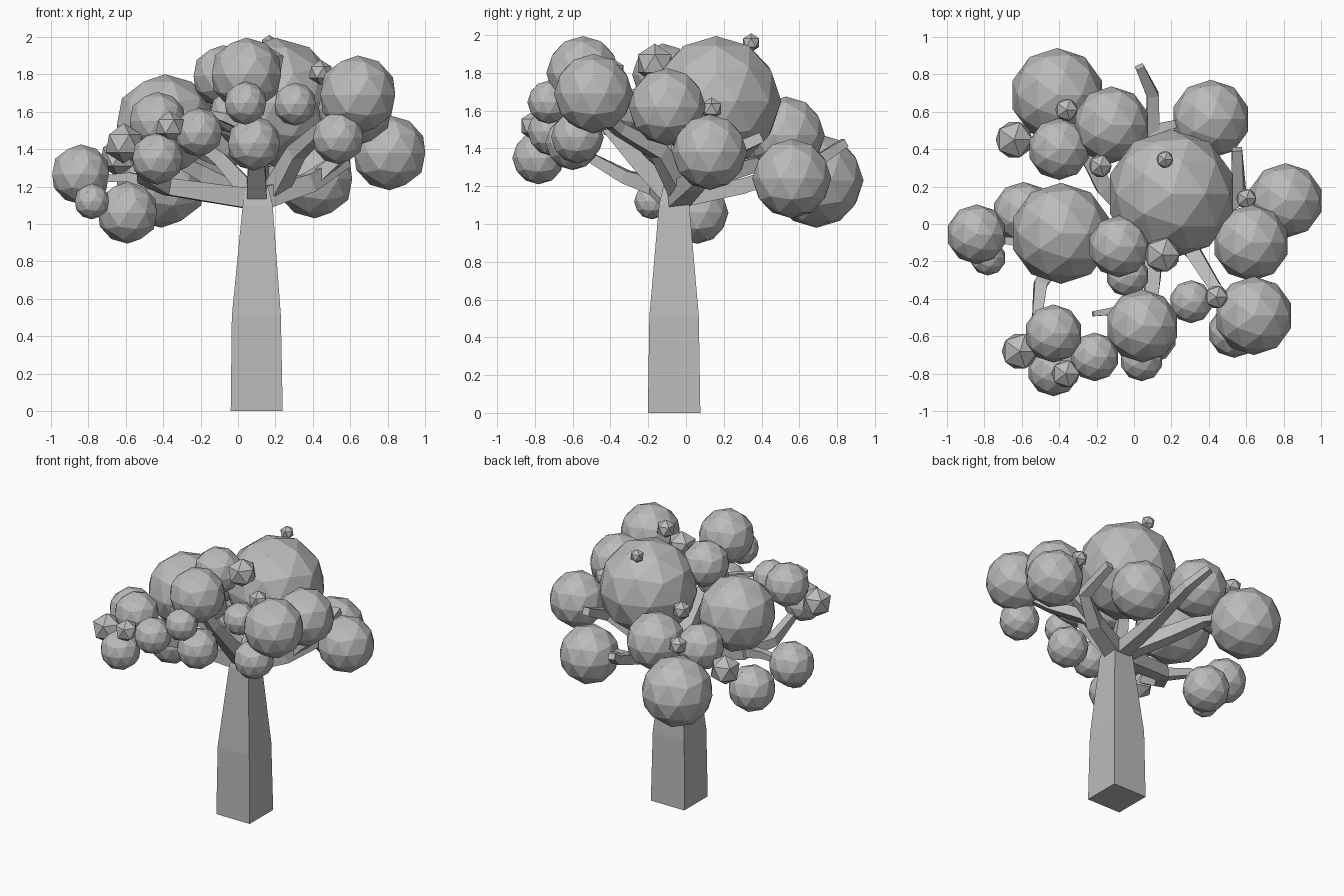
import bpy, bmesh
from mathutils import Vector, Matrix

if "Cube" in bpy.data.objects:
    bpy.data.objects.remove(bpy.data.objects["Cube"], do_unlink=True)

grey = bpy.data.materials.new("plain_grey")
grey.use_nodes = True
grey.diffuse_color = (0.5, 0.5, 0.5, 1)
grey.node_tree.nodes["Principled BSDF"].inputs["Base Color"].default_value = grey.diffuse_color


def add_object(name, bm):
    mesh = bpy.data.meshes.new(name)
    bmesh.ops.recalc_face_normals(bm, faces=bm.faces)
    bm.to_mesh(mesh)
    bm.free()
    mesh.materials.append(grey)
    obj = bpy.data.objects.new(name, mesh)
    bpy.context.collection.objects.link(obj)
    return obj


def leaf_ball(name, x, y, z, radius, detail=2):
    bm = bmesh.new()
    bmesh.ops.create_icosphere(bm, subdivisions=detail, radius=radius,
                               matrix=Matrix.Translation((x, y, z)))
    add_object(name, bm)


def limb(name, path, widths, up=None):
    """Square tapered tube along a path; 'up' fixes every ring level."""
    bm = bmesh.new()
    pts = [Vector(p) for p in path]
    rings = []
    for i, p in enumerate(pts):
        along = (pts[min(i + 1, len(pts) - 1)] - pts[max(i - 1, 0)]).normalized()
        if up:
            side, top = Vector((1, 0, 0)), Vector((0, 1, 0))
        else:
            side = along.cross(Vector((0, 0, 1))).normalized()
            top = side.cross(along)
        h = widths[i] / 2
        rings.append([bm.verts.new(p + side * a * h + top * b * h)
                      for a, b in ((-1, -1), (1, -1), (1, 1), (-1, 1))])
    for low, high in zip(rings, rings[1:]):
        for k in range(4):
            n = (k + 1) % 4
            bm.faces.new((low[k], low[n], high[n], high[k]))
    bm.faces.new(rings[0])
    bm.faces.new(rings[-1])
    add_object(name, bm)


# Trunk
limb("trunk", [(.1, -.063, 0), (.098, -.063, .51), (.105, -.063, 1.1), (.1, -.06, 1.2)],
     [.278, .262, .16, .12], up=True)

# Main branches and twigs
fork = (.1, -.06, 1.13)
branches = {
    "front_left_branch": ([fork, (-.38, -.15, 1.2), (-.5, -.32, 1.25), (-.52, -.52, 1.36)], .11),
    "left_twig": ([(-.4, -.16, 1.2), (-.58, -.1, 1.25), (-.76, -.08, 1.24)], .07),
    "right_branch": ([fork, (.38, .04, 1.22), (.56, .14, 1.34), (.55, .4, 1.46)], .12),
    "right_twig": ([(.42, .06, 1.25), (.6, .03, 1.4), (.64, -.06, 1.55)], .07),
    "back_branch": ([fork, (.1, .3, 1.2), (.1, .69, 1.33), (.03, .84, 1.43)], .1),
    "back_twig": ([(.09, .5, 1.27), (.2, .53, 1.29), (.34, .55, 1.26)], .06),
    "back_left_branch": ([fork, (-.16, .2, 1.27), (-.28, .42, 1.33), (-.36, .6, 1.3)], .11),
    "front_branch": ([fork, (.1, -.25, 1.33), (.09, -.42, 1.53), (.05, -.52, 1.7)], .11),
    "front_twig": ([(.09, -.4, 1.5), (-.08, -.46, 1.57), (-.22, -.48, 1.61)], .06),
    "front_right_branch": ([(.2, -.03, 1.18), (.31, -.14, 1.38), (.44, -.35, 1.5), (.58, -.48, 1.6)], .1),
    "upper_branch": ([fork, (.12, .02, 1.35), (.18, .12, 1.5)], .1),
    "upper_left_branch": ([fork, (-.1, -.04, 1.35), (-.3, -.05, 1.5)], .1),
}
for name, (path, width) in branches.items():
    limb(name, path, [width * (1 - .55 * i / (len(path) - 1)) for i in range(len(path))])

# Large and medium foliage balls: x, y, z, radius
foliage = [
    (.2, .16, 1.65, .345), (-.39, -.05, 1.53, .27), (-.41, .69, 1.23, .25),
    (-.12, .53, 1.47, .205), (-.4, .4, 1.45, .165), (.41, .56, 1.24, .21),
    (-.08, -.12, 1.79, .165), (.625, -.1, 1.62, .205), (.81, .125, 1.38, .2),
    (.64, -.49, 1.69, .21), (.535, -.575, 1.46, .14), (.305, -.415, 1.64, .115),
    (.045, -.545, 1.8, .195), (.085, -.6, 1.43, .145), (.04, -.725, 1.645, .115),
    (-.21, -.71, 1.49, .13), (-.43, -.585, 1.55, .155), (-.43, -.78, 1.35, .14),
    (-.84, -.055, 1.265, .16), (-.78, -.18, 1.12, .095), (-.59, .06, 1.06, .165),
    (-.035, -.275, 1.6, .115),
]
for i, ball in enumerate(foliage):
    leaf_ball(f"foliage_ball_{i + 1}", *ball)

# Small angular leaf clusters
clusters = [
    (.15, -.165, 1.85, .105), (.44, -.39, 1.81, .068), (-.365, -.8, 1.52, .083),
    (-.61, -.68, 1.43, .108), (-.36, .61, 1.53, .067), (-.64, .45, 1.36, .11),
    (-.18, .31, 1.63, .068), (.165, .345, 1.96, .05), (.6, .135, 1.61, .06),
]
for i, cluster in enumerate(clusters):
    leaf_ball(f"leaf_cluster_{i + 1}", *cluster, detail=1)
